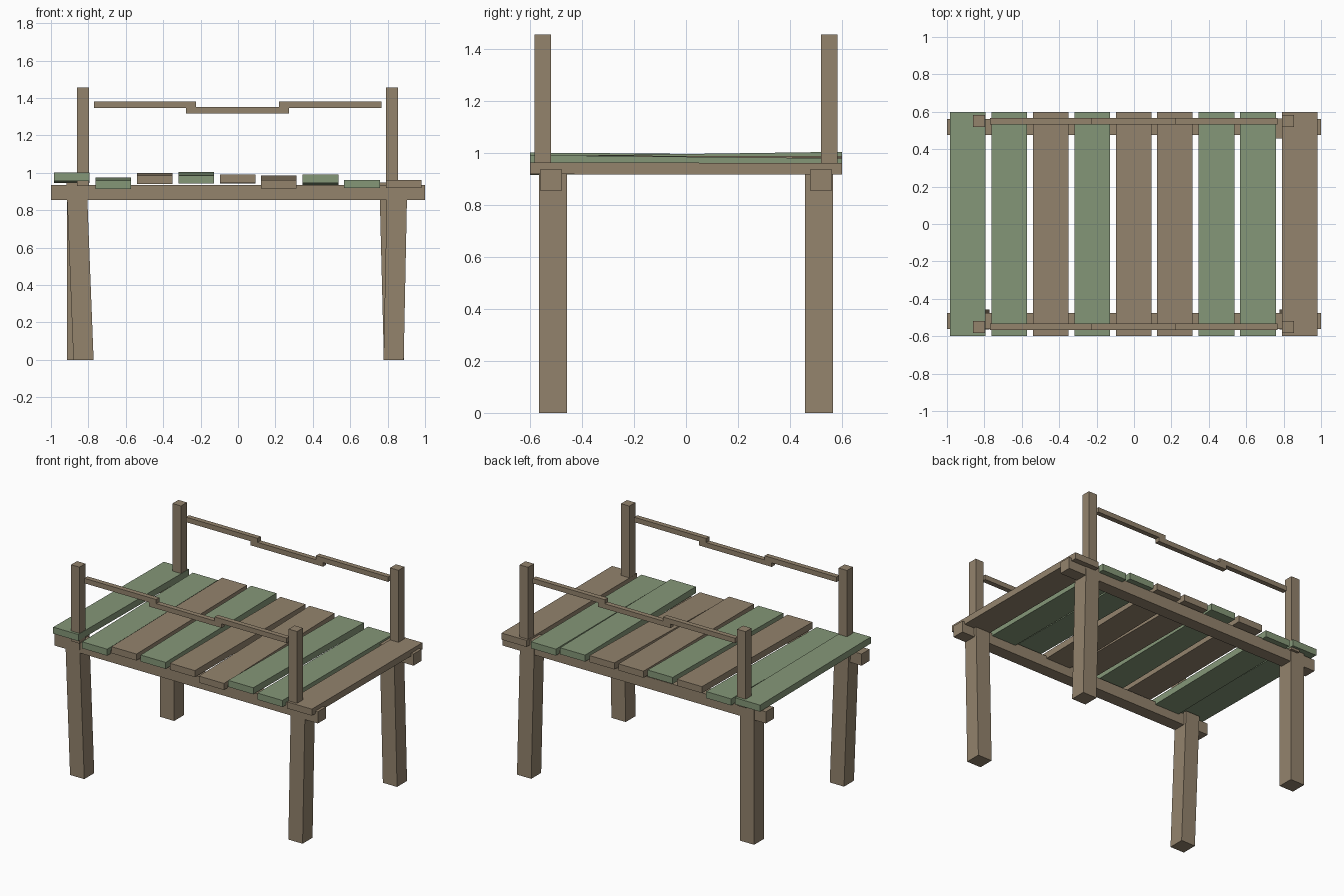
import bpy, bmesh

if "Cube" in bpy.data.objects:
    bpy.data.objects.remove(bpy.data.objects["Cube"])


def material(name, rgb):
    m = bpy.data.materials.new(name)
    m.diffuse_color = (*rgb, 1)
    m.use_nodes = True
    m.node_tree.nodes["Principled BSDF"].inputs["Base Color"].default_value = m.diffuse_color
    return m


BROWN = material("weathered brown", (0.292, 0.227, 0.152))
GREEN = material("mossy green", (0.233, 0.310, 0.187))


def solid(name, a, b, mat):
    """Six-sided solid between two matching rectangular ends (4 corners each)."""
    bm = bmesh.new()
    va = [bm.verts.new(p) for p in a]
    vb = [bm.verts.new(p) for p in b]
    bm.faces.new(va)
    bm.faces.new(vb[::-1])
    for i in range(4):
        j = (i + 1) % 4
        bm.faces.new((va[i], vb[i], vb[j], va[j]))
    bmesh.ops.recalc_face_normals(bm, faces=bm.faces)
    me = bpy.data.meshes.new(name)
    bm.to_mesh(me)
    bm.free()
    me.materials.append(mat)
    ob = bpy.data.objects.new(name, me)
    bpy.context.collection.objects.link(ob)


def rect(x0, x1, y0, y1, z):
    return [(x0, y0, z), (x1, y0, z), (x1, y1, z), (x0, y1, z)]


def box(name, x0, x1, y0, y1, z0, z1, mat=BROWN):
    solid(name, rect(x0, x1, y0, y1, z0), rect(x0, x1, y0, y1, z1), mat)


# Deck planks: centre x, front height, back height, colour
planks = [(-0.888, 0.978, 0.968, GREEN), (-0.668, 0.936, 0.952, GREEN),
          (-0.446, 0.962, 0.977, BROWN), (-0.224, 0.964, 0.981, GREEN),
          (-0.002, 0.967, 0.964, BROWN), (0.219, 0.938, 0.962, BROWN),
          (0.441, 0.968, 0.956, GREEN), (0.663, 0.940, 0.938, GREEN),
          (0.886, 0.940, 0.938, BROWN)]
W, T = 0.095, 0.0225
for i, (x, zf, zb, mat) in enumerate(planks):
    ends = [[(x - W, y, z - T), (x + W, y, z - T), (x + W, y, z + T), (x - W, y, z + T)]
            for y, z in ((-0.6, zf), (0.6, zb))]
    solid(f"deck_plank_{i + 1}", *ends, mat)

# Long beams, posts and sagging rails, on both sides
for side, s in (("front", -1), ("back", 1)):
    y0, y1 = sorted((s * 0.476, s * 0.562))
    box(f"{side}_beam", -1, 1, y0, y1, 0.855, 0.935)
    y0, y1 = sorted((s * 0.518, s * 0.582))
    box(f"{side}_left_post", -0.86, -0.796, y0, y1, 0.93, 1.455)
    box(f"{side}_right_post", 0.792, 0.856, y0, y1, 0.93, 1.455)
    y0, y1 = sorted((s * 0.533, s * 0.567))
    box(f"{side}_left_rail", -0.77, -0.224, y0, y1, 1.346, 1.38)
    box(f"{side}_middle_rail", -0.278, 0.273, y0, y1, 1.318, 1.352)
    box(f"{side}_right_rail", 0.22, 0.767, y0, y1, 1.346, 1.38)

# Slightly leaning legs: left edge at the bottom, left edge at the top
legs = [("front_left_leg", -1, -0.880, -0.917), ("back_left_leg", 1, -0.913, -0.913),
        ("front_right_leg", -1, 0.778, 0.797), ("back_right_leg", 1, 0.780, 0.756)]
for name, s, xb, xt in legs:
    y0, y1 = sorted((s * 0.457, s * 0.565))
    solid(name, rect(xb, xb + 0.108, y0, y1, 0), rect(xt, xt + 0.108, y0, y1, 0.948), BROWN)
